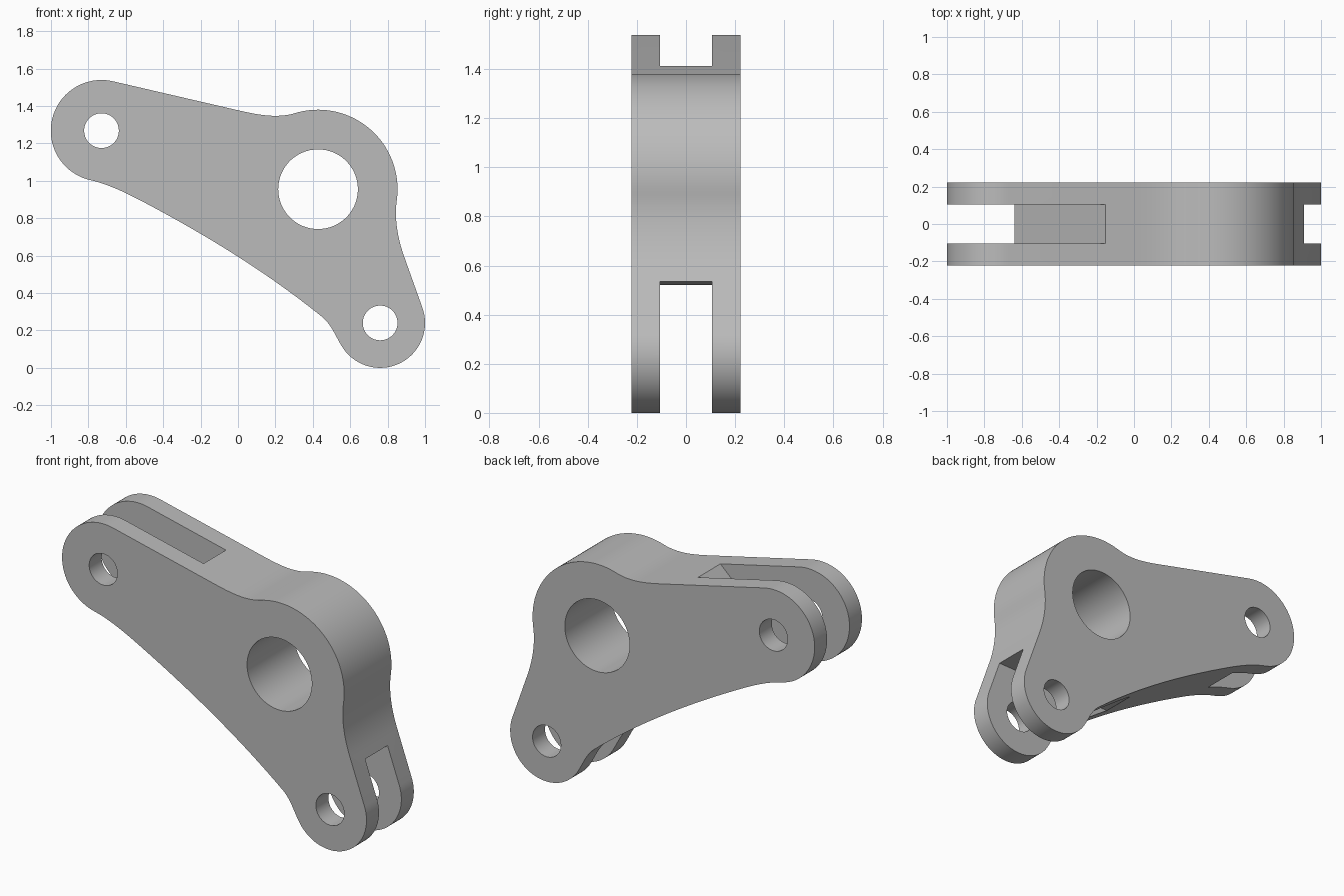
import bpy, bmesh
from math import cos, sin, radians
from mathutils import Vector, geometry

cube = bpy.data.objects.get("Cube")
if cube:
    bpy.data.objects.remove(cube, do_unlink=True)

HALF = 0.222        # half thickness of the plate
SLOT = 0.105        # half width of the clevis slots

metal = bpy.data.materials.new("plain grey metal")
metal.use_nodes = True
grey = (0.5, 0.5, 0.5, 1)
metal.diffuse_color = grey
metal.node_tree.nodes["Principled BSDF"].inputs["Base Color"].default_value = grey


def arc(centre, r, a0, a1, n=40):
    """Points on a circle, with angles in degrees."""
    angles = [radians(a0 + (a1 - a0) * i / n) for i in range(n + 1)]
    return [Vector((centre[0] + r * cos(a), centre[1] + r * sin(a))) for a in angles]


def blend(p0, d0, p1, d1, n=16):
    """Smooth transition between two points with given directions."""
    p0, p1 = Vector(p0), Vector(p1)
    h = (p1 - p0).length / 3
    a = p0 + Vector(d0).normalized() * h
    b = p1 - Vector(d1).normalized() * h
    return geometry.interpolate_bezier(p0, a, b, p1, n + 1)


def tangent(a):
    return (-sin(radians(a)), cos(radians(a)))


def extrude(name, outline, half):
    """Prism from an x-z outline, centred on y = 0."""
    bm = bmesh.new()
    face = bm.faces.new([bm.verts.new((p[0], -half, p[1])) for p in outline])
    out = bmesh.ops.extrude_face_region(bm, geom=[face])
    verts = [v for v in out["geom"] if isinstance(v, bmesh.types.BMVert)]
    bmesh.ops.translate(bm, vec=(0, 2 * half, 0), verts=verts)
    bmesh.ops.recalc_face_normals(bm, faces=bm.faces)
    mesh = bpy.data.meshes.new(name)
    bm.to_mesh(mesh)
    bm.free()
    mesh.materials.append(metal)
    ob = bpy.data.objects.new(name, mesh)
    bpy.context.collection.objects.link(ob)
    return ob


# Three bosses: upper end, main pivot, lower end
upper, pivot, lower = (-0.73, 1.268), (0.428, 0.955), (0.76, 0.24)
upper_arc = arc(upper, 0.271, 77, 257)
lower_arc = arc(lower, 0.24, 212, 379.6)
pivot_arc = arc(pivot, 0.425, -8, 107)

# Edges that join the bosses
belly_start, belly_start_dir = (-0.497, 0.882), (0.87, -0.46)
belly_end, belly_end_dir = (0.45, 0.272), (0.78, -0.63)
flank, flank_dir = (0.889, 0.593), tangent(379.6)
top, top_dir = (0.0, 1.377), (-0.974, 0.225)

outline = upper_arc
for part in (
    blend(upper_arc[-1], tangent(257), belly_start, belly_start_dir),
    blend(belly_start, belly_start_dir, belly_end, belly_end_dir, 24),
    blend(belly_end, belly_end_dir, lower_arc[0], tangent(212)),
    lower_arc,
    blend(flank, flank_dir, pivot_arc[0], tangent(-8)),
    pivot_arc,
    blend(pivot_arc[-1], tangent(107), top, top_dir),
):
    outline = outline + [p for p in part if (p - outline[-1]).length > 1e-4]

lever = extrude("bell_crank_lever", outline, HALF)

# Bores and fork slots
cutters = [
    extrude("upper_pin_cutter", arc(upper, 0.093, 0, 350, 35), 0.4),
    extrude("pivot_bore_cutter", arc(pivot, 0.213, 0, 354, 59), 0.4),
    extrude("lower_pin_cutter", arc(lower, 0.093, 0, 350, 35), 0.4),
    extrude("upper_slot_cutter",
            [(-0.05, 1.51), (-0.74, 0.855), (-1.3, 0.855), (-1.3, 1.7), (-0.05, 1.7)], SLOT),
    extrude("lower_slot_cutter",
            [(0.05, 0.519), (1.1, 0.539), (1.1, -0.2), (0.05, -0.2)], SLOT),
]
bpy.ops.object.select_all(action="DESELECT")
bpy.context.view_layer.objects.active = lever
lever.select_set(True)
for cutter in cutters:
    cutter.hide_render = True
    mod = lever.modifiers.new(cutter.name, "BOOLEAN")
    mod.operation = "DIFFERENCE"
    mod.solver = "EXACT"
    mod.object = cutter
    bpy.ops.object.modifier_apply(modifier=mod.name)
    bpy.data.objects.remove(cutter, do_unlink=True)

bpy.ops.object.shade_smooth_by_angle(angle=radians(30))
